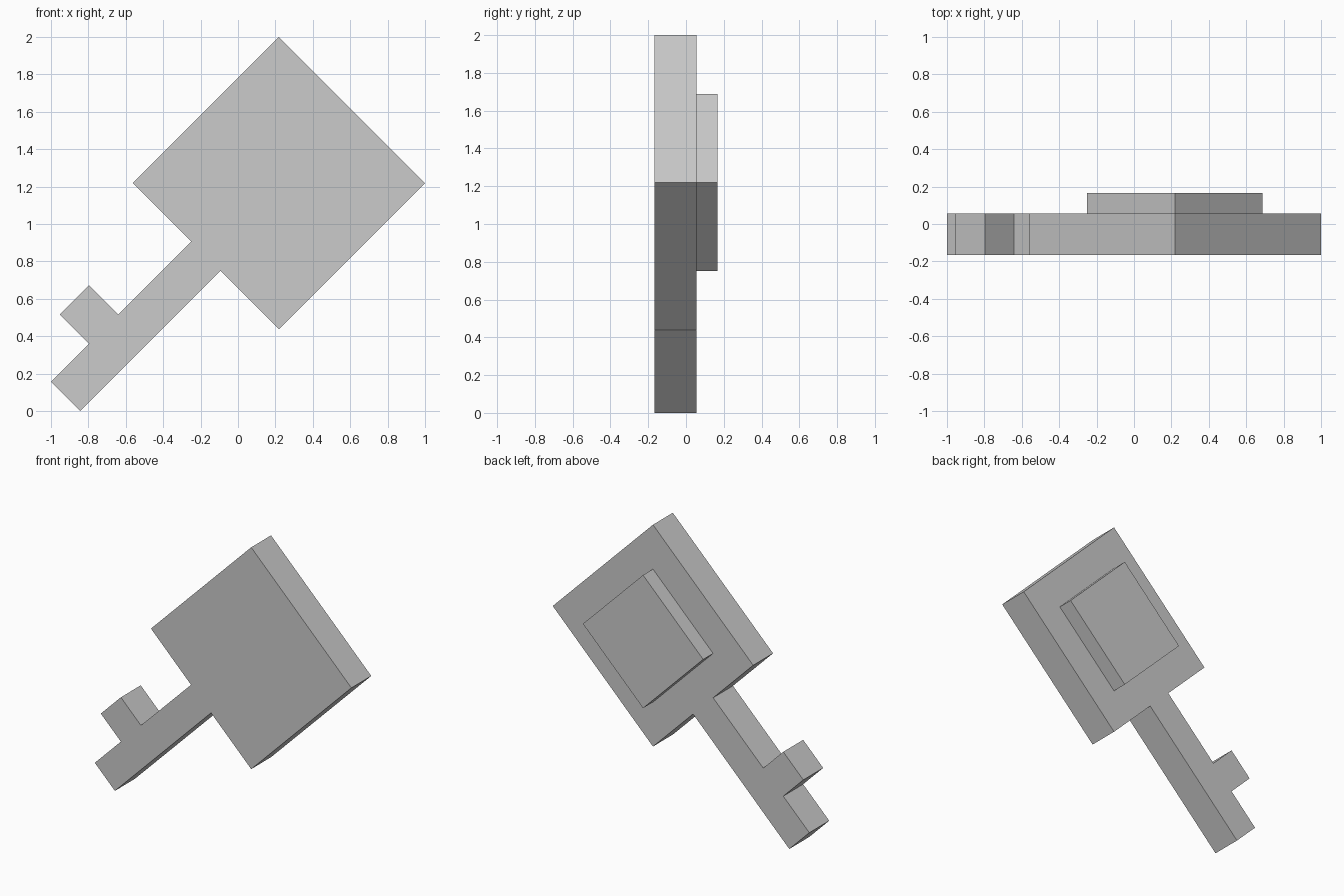
import bpy, bmesh, math

if "Cube" in bpy.data.objects:
    bpy.data.objects.remove(bpy.data.objects["Cube"])

S = 2 * math.sqrt(2) / 12.8      # shaft width, the module everything is sized from
R = math.sqrt(0.5)
DEPTH = 1.5 * S                  # key thickness plus raised panel


def place(u, v, y):
    """u runs up the 45 degree shaft, v across it (both in modules)."""
    return (-1 + 0.5 * S * R + (u - v) * S * R, y, 0.5 * S * R + (u + v) * S * R)


def extrude_profile(name, points, y0, y1):
    bm = bmesh.new()
    face = bm.faces.new([bm.verts.new(place(u, v, y0)) for u, v in points])
    new = bmesh.ops.extrude_face_region(bm, geom=[face], use_keep_orig=True)["geom"]
    verts = [g for g in new if isinstance(g, bmesh.types.BMVert)]
    bmesh.ops.translate(bm, verts=verts, vec=(0, y1 - y0, 0))
    bmesh.ops.recalc_face_normals(bm, faces=bm.faces)
    mesh = bpy.data.meshes.new(name)
    bm.to_mesh(mesh)
    bm.free()
    obj = bpy.data.objects.new(name, mesh)
    bpy.context.collection.objects.link(obj)
    return obj


# Key body: shaft, square head and single tooth in one outline
outline = [(0, -0.5), (4.8, -0.5), (4.8, -2.5), (9.8, -2.5), (9.8, 2.5), (4.8, 2.5),
           (4.8, 0.5), (2.3, 0.5), (2.3, 1.5), (1.3, 1.5), (1.3, 0.5), (0, 0.5)]
extrude_profile("key_body", outline, -DEPTH / 2, -DEPTH / 2 + S)

# Raised square panel on the back of the head
panel = [(5.8, -1.5), (8.8, -1.5), (8.8, 1.5), (5.8, 1.5)]
extrude_profile("head_back_panel", panel, -DEPTH / 2 + S, DEPTH / 2)
